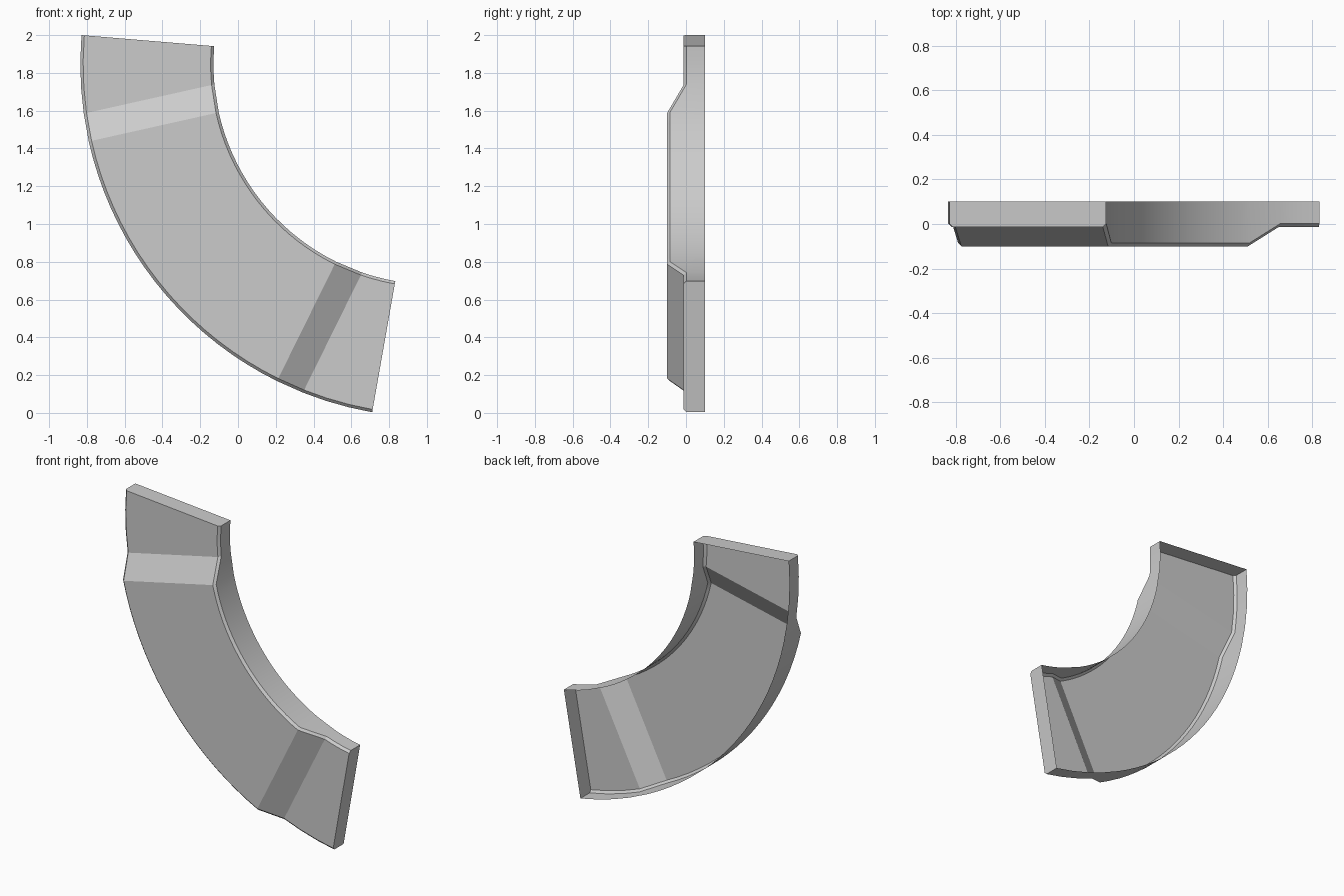
import bpy, bmesh
from math import radians, degrees, cos, sin

if "Cube" in bpy.data.objects:
    bpy.data.objects.remove(bpy.data.objects["Cube"])

CX, CZ = 1.035, 1.845            # centre of the bend
R_IN, R_OUT = 1.165, 1.87        # inner and outer radius
A0, A1 = 175.25, 260.0           # end angles
C0, C1 = 192.6, 243.7            # creases of the raised middle
RAMP, BEV = 0.15, 0.015          # ramp length, edge chamfer
Y_LOW, Y_HIGH, Y_BACK = -0.013, -0.1, 0.1


def lerp(a, b, t):
    return a + (b - a) * t


def foot(crease, side, r):
    # ramp foot: a line parallel to the crease
    return crease + side * degrees(RAMP / r)


# stations along the bend: (function angle(radius), front depth)
stations = []
for i in range(4):
    stations.append((lambda r, t=i / 3: lerp(A0, foot(C0, -1, r), t), Y_LOW))
for i in range(19):
    stations.append((lambda r, t=i / 18: lerp(C0, C1, t), Y_HIGH))
for i in range(4):
    stations.append((lambda r, t=i / 3: lerp(foot(C1, 1, r), A1, t), Y_LOW))

bm = bmesh.new()
rows = []
for angle, y in stations:
    section = [(R_IN, Y_BACK), (R_IN, y + BEV), (R_IN + BEV, y),
               (R_OUT - BEV, y), (R_OUT, y + BEV), (R_OUT, Y_BACK)]
    row = []
    for r, yy in section:
        a = radians(angle(r))
        row.append(bm.verts.new((CX + r * cos(a), yy, CZ + r * sin(a))))
    rows.append(row)

# front skin, chamfers and side walls (back is open)
for p, q in zip(rows, rows[1:]):
    for k in range(5):
        bm.faces.new((p[k], p[k + 1], q[k + 1], q[k]))
# end walls
bm.faces.new(rows[0][::-1])
bm.faces.new(rows[-1])

# make the skin face the front
bm.normal_update()
skin = max(bm.faces, key=lambda f: -f.normal.y * f.calc_area())
if not any(f.normal.y < -0.9 for f in bm.faces):
    bmesh.ops.reverse_faces(bm, faces=bm.faces[:])

mesh = bpy.data.meshes.new("curved_panel")
bm.to_mesh(mesh)
bm.free()
panel = bpy.data.objects.new("curved_panel", mesh)
bpy.context.collection.objects.link(panel)
bpy.context.view_layer.objects.active = panel
panel.select_set(True)
bpy.ops.object.shade_smooth_by_angle(angle=radians(25))
